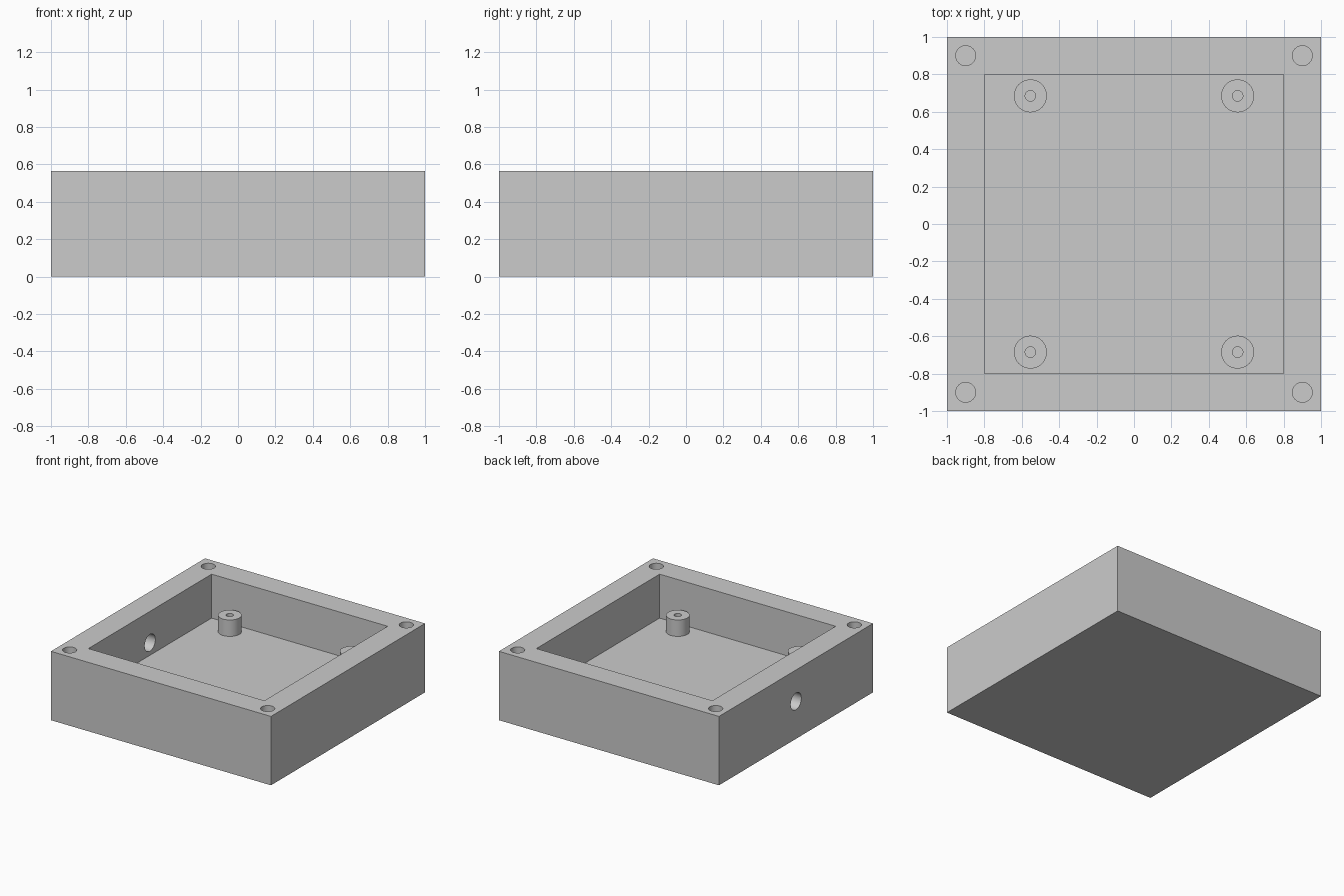
import bpy
import bmesh
import math

if "Cube" in bpy.data.objects:
    bpy.data.objects.remove(bpy.data.objects["Cube"], do_unlink=True)

HEIGHT = 0.566
FLOOR = 0.205
OPENING = 1.6
SIDES = 48

grey = bpy.data.materials.new("light grey")
grey.use_nodes = True
colour = (0.6, 0.6, 0.6, 1)
grey.diffuse_color = colour
grey.node_tree.nodes["Principled BSDF"].inputs["Base Color"].default_value = colour


def box(name, width, low, high):
    bpy.ops.mesh.primitive_cube_add(size=1, location=(0, 0, (low + high) / 2))
    obj = bpy.context.object
    obj.name = name
    obj.scale = (width, width, high - low)
    bpy.ops.object.transform_apply(location=True, rotation=False, scale=True)
    return obj


def cylinder(name, radius, length, centre, tilt=0):
    bpy.ops.mesh.primitive_cylinder_add(vertices=SIDES, radius=radius, depth=length,
                                        location=centre, rotation=(0, tilt, 0))
    obj = bpy.context.object
    obj.name = name
    return obj


def cut(target, cutter):
    mod = target.modifiers.new("cut", "BOOLEAN")
    mod.operation = "DIFFERENCE"
    mod.solver = "EXACT"
    mod.object = cutter
    bpy.context.view_layer.objects.active = target
    bpy.ops.object.modifier_apply(modifier=mod.name)
    bpy.data.objects.remove(cutter, do_unlink=True)


def finish(obj):
    obj.data.materials.clear()
    obj.data.materials.append(grey)
    bpy.ops.object.select_all(action="DESELECT")
    obj.select_set(True)
    bpy.context.view_layer.objects.active = obj
    bpy.ops.object.shade_smooth_by_angle(angle=math.radians(30))


corners = [(sx, sy) for sx in (-1, 1) for sy in (-1, 1)]

# Open tray with thick walls
tray = box("enclosure_tray", 2, 0, HEIGHT)
cut(tray, box("cavity_cutter", OPENING, FLOOR, HEIGHT + 0.2))

# Blind screw holes in the rim corners
for sx, sy in corners:
    cut(tray, cylinder("screw_cutter", 0.053, 0.72, (sx * 0.9, sy * 0.9, HEIGHT)))

# Cable hole through one side wall
cut(tray, cylinder("cable_cutter", 0.069, 0.5, (-0.9, 0, 0.308), math.pi / 2))
finish(tray)

# Hollow standoffs on the floor
profile = [(0.088, FLOOR), (0.088, 0.34), (0.028, 0.34), (0.028, FLOOR)]
for sx, sy in corners:
    bm = bmesh.new()
    verts = [bm.verts.new((r, 0, z)) for r, z in profile]
    edges = [bm.edges.new(pair) for pair in zip(verts, verts[1:])]
    bmesh.ops.spin(bm, geom=verts + edges, cent=(0, 0, 0), axis=(0, 0, 1),
                   angle=math.tau, steps=SIDES, use_merge=True)
    bmesh.ops.remove_doubles(bm, verts=bm.verts, dist=0.0001)
    bmesh.ops.recalc_face_normals(bm, faces=bm.faces)
    # The outer wall must face away from the axis
    outer = max(bm.faces, key=lambda f: f.calc_center_median().xy.length)
    if outer.normal.xy.dot(outer.calc_center_median().xy) < 0:
        bmesh.ops.reverse_faces(bm, faces=bm.faces)
    mesh = bpy.data.meshes.new("standoff")
    bm.to_mesh(mesh)
    bm.free()
    side = "left" if sx > 0 else "right"
    end = "front" if sy < 0 else "back"
    standoff = bpy.data.objects.new(f"standoff_{end}_{side}", mesh)
    standoff.location = (sx * 0.554, sy * 0.685, 0)
    bpy.context.collection.objects.link(standoff)
    finish(standoff)
